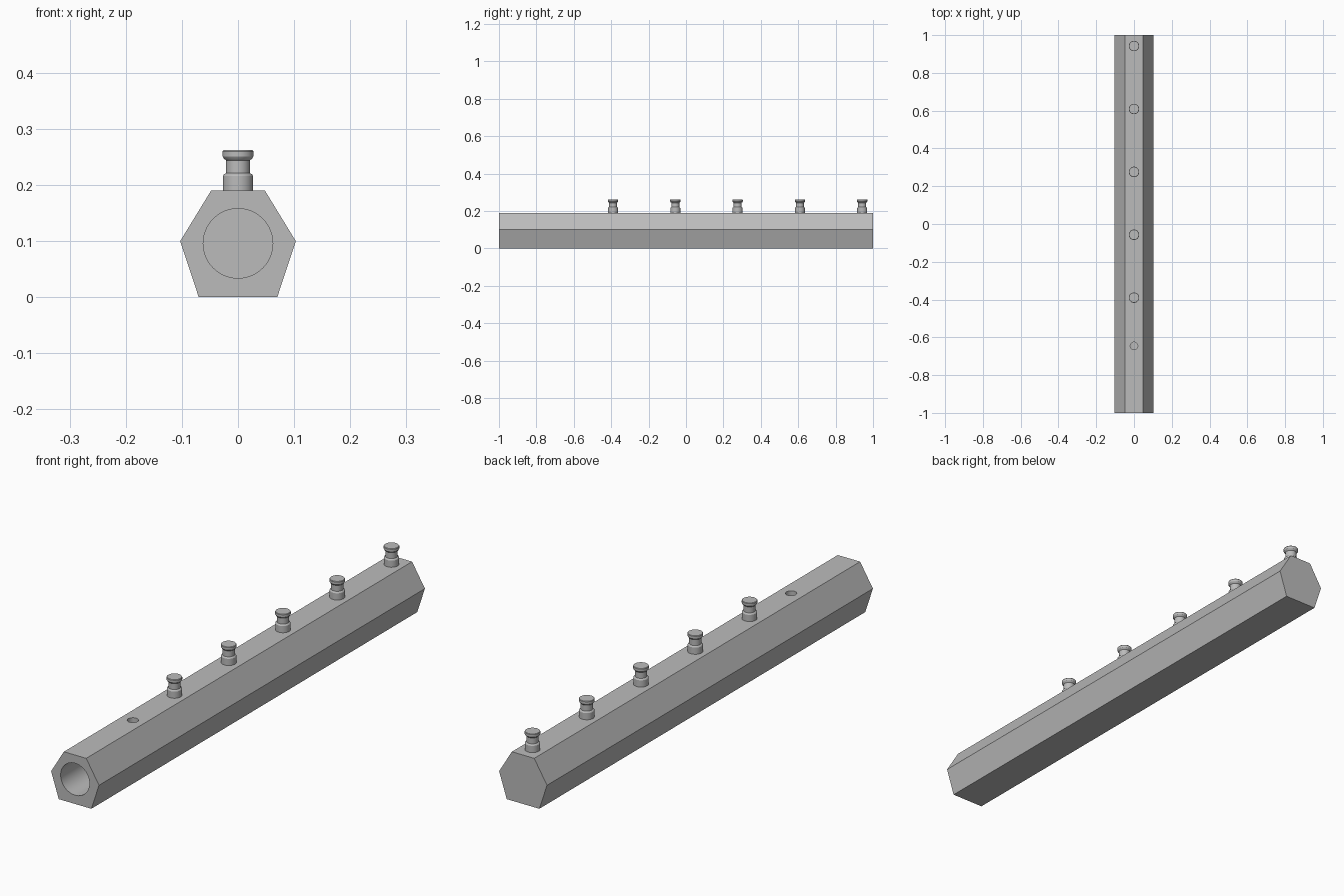
import bpy
import bmesh
from math import radians
from mathutils import Matrix

cube = bpy.data.objects.get("Cube")
if cube:
    bpy.data.objects.remove(cube, do_unlink=True)

# Single grey material
GREY = (0.5, 0.5, 0.5, 1)
grey = bpy.data.materials.new("plain grey")
grey.use_nodes = True
grey.diffuse_color = GREY
grey.node_tree.nodes["Principled BSDF"].inputs["Base Color"].default_value = GREY


def make_object(name, bm):
    bmesh.ops.recalc_face_normals(bm, faces=bm.faces)
    mesh = bpy.data.meshes.new(name)
    bm.to_mesh(mesh)
    bm.free()
    mesh.materials.append(grey)
    obj = bpy.data.objects.new(name, mesh)
    bpy.context.collection.objects.link(obj)
    return obj


def smooth(obj):
    bpy.ops.object.select_all(action="DESELECT")
    obj.select_set(True)
    bpy.context.view_layer.objects.active = obj
    bpy.ops.object.shade_smooth_by_angle(angle=radians(25))


def cylinder(name, radius, depth, matrix):
    bm = bmesh.new()
    bmesh.ops.create_cone(bm, cap_ends=True, segments=48, radius1=radius,
                          radius2=radius, depth=depth, matrix=matrix)
    return make_object(name, bm)


def lathe(name, profile, location):
    bm = bmesh.new()
    verts = [bm.verts.new((r, 0, z)) for r, z in profile]
    edges = [bm.edges.new(pair) for pair in zip(verts, verts[1:])]
    bmesh.ops.spin(bm, geom=verts + edges, cent=(0, 0, 0), axis=(0, 0, 1),
                   angle=radians(360), steps=40)
    bmesh.ops.remove_doubles(bm, verts=bm.verts, dist=0.0001)
    obj = make_object(name, bm)
    obj.location = location
    smooth(obj)
    return obj


# Six-sided body, extruded along its length
TOP = 0.19
half = [(0.07, 0), (0.103, 0.1), (0.048, TOP)]
section = half + [(-x, z) for x, z in reversed(half)]
bm = bmesh.new()
face = bm.faces.new([bm.verts.new((x, -1, z)) for x, z in section])
ends = bmesh.ops.extrude_face_region(bm, geom=[face], use_keep_orig=True)["geom"]
bmesh.ops.translate(bm, vec=(0, 2, 0),
                    verts=[v for v in ends if isinstance(v, bmesh.types.BMVert)])
body = make_object("hexagonal_body", bm)

# Blind bore from the front and a small hole in the top
bore_end = 0.95
bore_length = bore_end + 1.1
bore = cylinder("bore_cutter", 0.062, bore_length,
                Matrix.Translation((0, bore_end - bore_length / 2, 0.096))
                @ Matrix.Rotation(radians(90), 4, "X"))
hole = cylinder("top_hole_cutter", 0.02, 0.12, Matrix.Translation((0, -0.645, 0.17)))
for cutter in (bore, hole):
    cutter.hide_render = True
    cut = body.modifiers.new(cutter.name, "BOOLEAN")
    cut.operation = "DIFFERENCE"
    cut.solver = "EXACT"
    cut.object = cutter
    bpy.context.view_layer.objects.active = body
    bpy.ops.object.modifier_apply(modifier=cut.name)
    bpy.data.objects.remove(cutter, do_unlink=True)
smooth(body)

# Row of five turned pegs: collar, neck and flanged head
peg_profile = [(0, -0.002), (0.027, -0.002), (0.027, 0.026), (0.025, 0.029),
               (0.0215, 0.031), (0.0215, 0.054), (0.025, 0.057), (0.0275, 0.061),
               (0.0275, 0.07), (0.026, 0.072), (0, 0.072)]
for i in range(5):
    lathe(f"peg_{i + 1}", peg_profile, (0, -0.39 + i * 0.333, TOP))
